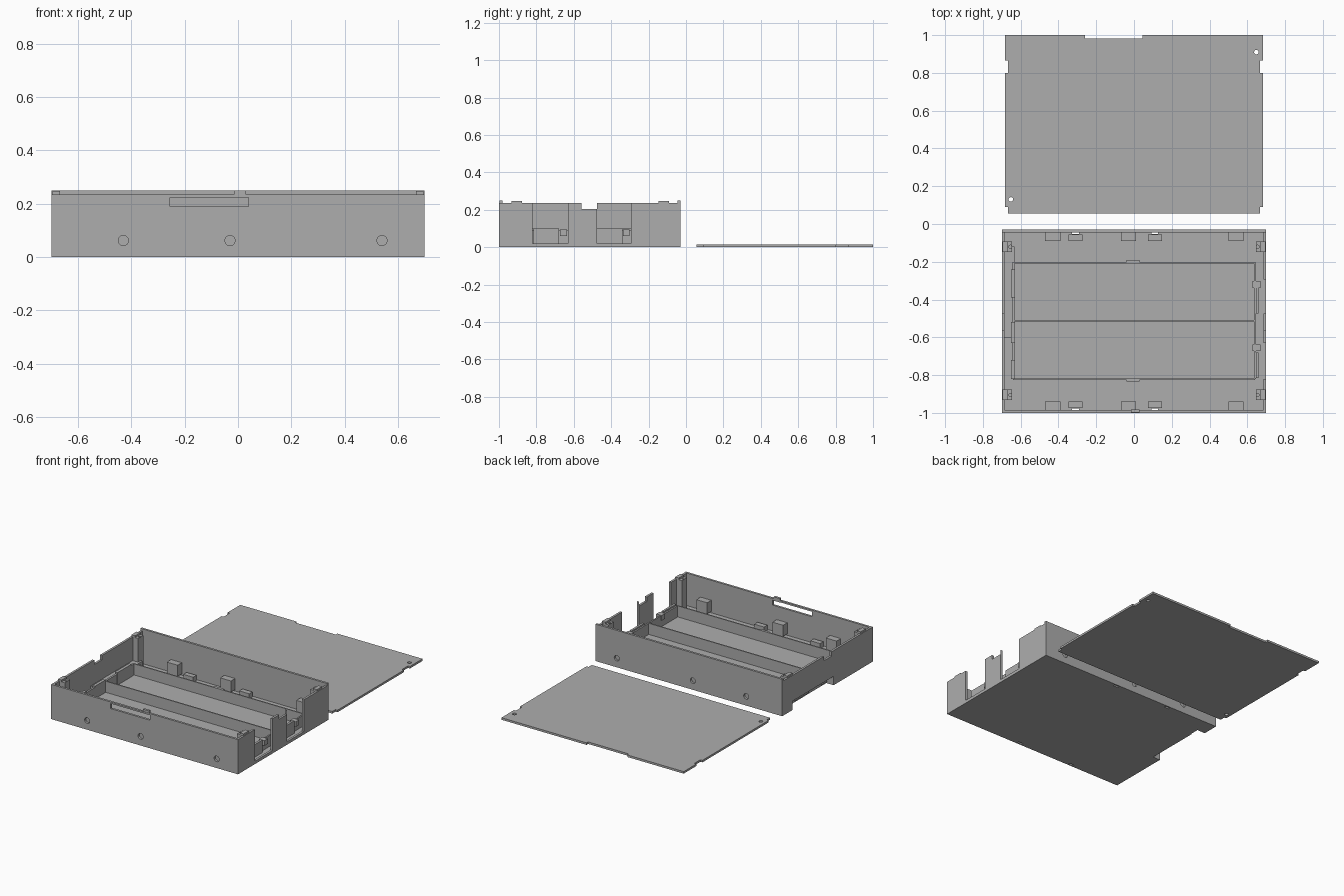
import bpy, bmesh, math
from mathutils import Matrix, Vector

if "Cube" in bpy.data.objects:
    bpy.data.objects.remove(bpy.data.objects["Cube"])

grey = bpy.data.materials.new("mid_grey")
grey.diffuse_color = (0.42, 0.42, 0.42, 1)
grey.use_nodes = True
grey.node_tree.nodes["Principled BSDF"].inputs["Base Color"].default_value = grey.diffuse_color


def add_box(bm, x0, x1, y0, y1, z0, z1):
    m = Matrix.Translation(((x0 + x1) / 2, (y0 + y1) / 2, (z0 + z1) / 2))
    m = m @ Matrix.Diagonal((x1 - x0, y1 - y0, z1 - z0, 1))
    bmesh.ops.create_cube(bm, size=1, matrix=m)


def add_hole(bm, loc, r, depth, axis):
    rot = Matrix.Rotation(math.pi / 2, 4, 'X') if axis == 'Y' else Matrix.Identity(4)
    bmesh.ops.create_cone(bm, cap_ends=True, segments=24, radius1=r, radius2=r,
                          depth=depth, matrix=Matrix.Translation(loc) @ rot)


def finish(name, bm):
    me = bpy.data.meshes.new(name)
    bm.to_mesh(me)
    bm.free()
    ob = bpy.data.objects.new(name, me)
    bpy.context.collection.objects.link(ob)
    me.materials.append(grey)
    return ob


def boxes(name, items):
    bm = bmesh.new()
    for b in items:
        add_box(bm, *b)
    return finish(name, bm)


def cut(ob, bm):
    cutter = finish("cutter", bm)
    cutter.hide_render = True
    mod = ob.modifiers.new("cut", 'BOOLEAN')
    mod.operation = 'DIFFERENCE'
    mod.solver = 'EXACT'
    mod.object = cutter
    bpy.context.view_layer.objects.active = ob
    bpy.ops.object.modifier_apply(modifier="cut")
    bpy.data.objects.remove(cutter, do_unlink=True)


BOSS_X = (-0.43, -0.03, 0.54)
SMALL_X = (-0.31, 0.11)

# Case shell: hollow the block, then trim wall tops and openings
case = boxes("case_shell", [(-0.70, 0.70, -1, -0.03, 0, 0.25)])
bm = bmesh.new()
add_box(bm, -0.685, 0.685, -0.985, -0.045, 0.015, 0.4)
cut(case, bm)
bm = bmesh.new()
add_box(bm, -0.8, 0.8, -1.1, -0.045, 0.235, 0.4)     # lowered front and sides
cut(case, bm)
bm = bmesh.new()
add_box(bm, 0.66, 0.8, -0.82, -0.63, 0.02, 0.3)      # right openings
add_box(bm, 0.66, 0.8, -0.475, -0.295, 0.02, 0.3)
add_box(bm, 0.66, 0.8, -0.56, -0.476, 0.205, 0.3)    # notches in side walls
add_box(bm, -0.8, -0.66, -0.56, -0.476, 0.205, 0.3)
add_box(bm, -0.8, -0.64, -0.58, -0.14, -0.1, 0.06)   # recess under left side
add_box(bm, -0.255, 0.04, -1.1, -0.95, 0.19, 0.224)  # latch slot
for x in BOSS_X:
    for y in (-1, -0.03):
        add_hole(bm, (x, y, 0.062), 0.019, 0.031, 'Y')
for x in SMALL_X:                                    # pockets under the floor
    for y in (-0.985, -0.045):
        add_box(bm, x - 0.018, x + 0.018, y - 0.007, y + 0.007, -0.1, 0.03)
cut(case, bm)

# Latch tab above the slot
boxes("latch_tab", [(-0.015, 0.03, -0.998, -0.982, 0.224, 0.25)])

# Cover over the left recess
boxes("recess_cover", [(-0.69, -0.632, -0.60, -0.12, 0.06, 0.075),
                       (-0.69, -0.632, -0.60, -0.58, 0.01, 0.07),
                       (-0.69, -0.632, -0.14, -0.12, 0.01, 0.07)])

# Fastener blocks along the front and back walls
boxes("large_blocks", [(x - 0.04, x + 0.04, *y, 0.025, 0.10)
                       for x in BOSS_X for y in ((-0.986, -0.94), (-0.09, -0.044))])
boxes("small_blocks", [(x - 0.037, x + 0.037, *y, 0.012, 0.05)
                       for x in SMALL_X for y in ((-0.975, -0.94), (-0.09, -0.055))])

# Tray ribs with a small stiffener on each outer rib
boxes("tray_ribs", [(-0.64, 0.64, y - 0.004, y + 0.004, 0.01, 0.09)
                    for y in (-0.205, -0.512, -0.822)])
boxes("rib_stiffeners", [(-0.04, 0.03, -0.202, -0.19, 0.01, 0.09),
                         (-0.04, 0.03, -0.835, -0.825, 0.01, 0.09)])

# Tray end walls and contact holders
boxes("tray_ends", [(-0.645, -0.632, -0.82, -0.205, 0, 0.09),
                    (0.635, 0.645, -0.82, -0.205, 0.01, 0.09)])
boxes("left_contact_guides", [(-0.65, -0.63, a, b, 0.01, 0.10) for a, b in
                              ((-0.82, -0.72), (-0.63, -0.52), (-0.39, -0.24))])
boxes("right_contact_guides", [(0.645, 0.66, a, b, 0.01, 0.10) for a, b in
                               ((-0.815, -0.68), (-0.475, -0.34))])
boxes("contact_clips", [(0.628, 0.67, y - 0.018, y + 0.018, 0.06, 0.095)
                        for y in (-0.32, -0.655)])

# Corner posts with screw holes and retaining nubs
for sx in (-1, 1):
    for y in (-0.12, -0.905):
        xs = sorted((sx * 0.645, sx * 0.692))
        post = boxes("corner_post", [(*xs, y - 0.028, y + 0.028, 0.01, 0.235)])
        bm = bmesh.new()
        add_hole(bm, (sx * 0.655, y, 0.24), 0.008, 0.16, 'Z')
        cut(post, bm)
        xs = sorted((sx * 0.668, sx * 0.695))
        boxes("corner_nub", [(*xs, y - 0.028, y + 0.028, 0.23, 0.247)])

# Flat lid lying behind the case
lid = boxes("lid", [(-0.683, 0.683, 0.055, 1, 0, 0.014)])
bm = bmesh.new()
add_box(bm, -0.26, 0.045, 0.983, 1.1, -0.1, 0.1)
for sx in (-1, 1):
    xs = sorted((sx * 0.668, sx * 0.8))
    add_box(bm, *xs, 0.8, 0.865, -0.1, 0.1)
    add_box(bm, *xs, 0, 0.09, -0.1, 0.1)
add_hole(bm, (0.648, 0.91, 0), 0.012, 0.2, 'Z')
add_hole(bm, (-0.652, 0.13, 0), 0.012, 0.2, 'Z')
cut(lid, bm)
